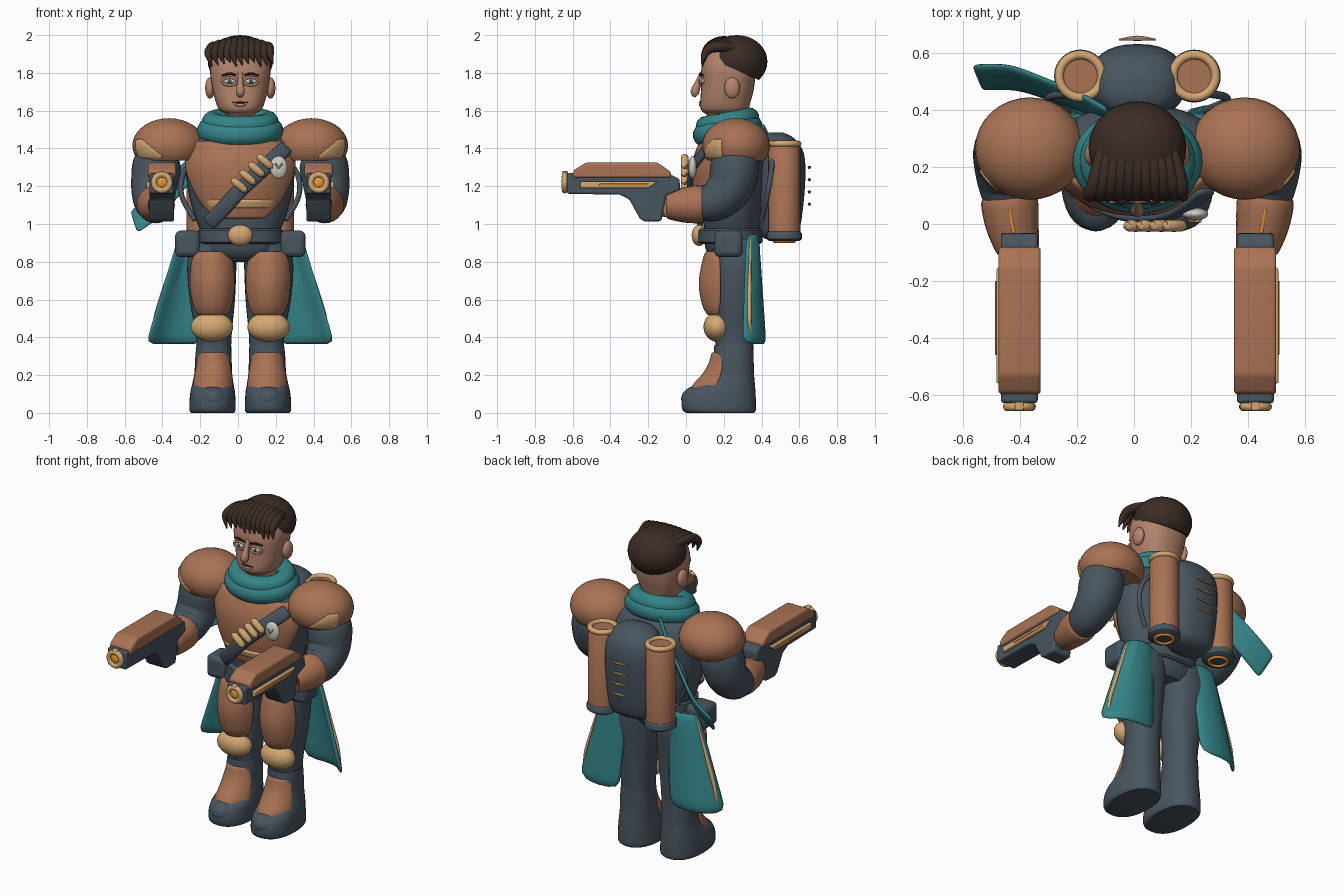
import bpy, bmesh
from math import sin, cos, pi, radians
from mathutils import Vector, Matrix

if "Cube" in bpy.data.objects:
    bpy.data.objects.remove(bpy.data.objects["Cube"])

COL = dict(copper=(.40, .17, .09), dark=(.065, .09, .115), teal=(.035, .23, .245), tan=(.66, .39, .17),
           skin=(.45, .23, .15), hair=(.045, .025, .018), orange=(.83, .31, .03), white=(.6, .6, .55))
MATS = {}
for k, c in COL.items():
    MATS[k] = bpy.data.materials.new(k)
    MATS[k].diffuse_color = (*c, 1)
CX = 0.012  # body axis sits slightly right of the bounding-box centre


def finish(name, bm, mat, mirror=False, solid=0, sub=0, bevel=0):
    bmesh.ops.recalc_face_normals(bm, faces=bm.faces)
    me = bpy.data.meshes.new(name)
    bm.to_mesh(me)
    bm.free()
    me.materials.append(MATS[mat])
    ob = bpy.data.objects.new(name, me)
    bpy.context.collection.objects.link(ob)
    ob.location.x = CX
    if solid:
        m = ob.modifiers.new("Solid", 'SOLIDIFY')
        m.thickness, m.offset = solid, 0
    if bevel:
        m = ob.modifiers.new("Bevel", 'BEVEL')
        m.width, m.segments = bevel, 3
    if sub:
        m = ob.modifiers.new("Sub", 'SUBSURF')
        m.levels = m.render_levels = sub
    if mirror:
        ob.modifiers.new("Mirror", 'MIRROR')
    return ob


def smooth(rows, k=4):
    """Catmull-Rom resampling of tuples of numbers."""
    out = []
    for i in range(len(rows) - 1):
        p = [rows[max(i - 1, 0)], rows[i], rows[i + 1], rows[min(i + 2, len(rows) - 1)]]
        for j in range(k):
            t = j / k
            out.append([.5 * (2 * b + (c - a) * t + (2 * a - 5 * b + 4 * c - d) * t * t
                              + (3 * b - a - 3 * c + d) * t ** 3) for a, b, c, d in zip(*p)])
    return out + [list(rows[-1])]


def skin(name, rings, mat, closed=False, **kw):
    bm = bmesh.new()
    vs = [[bm.verts.new(p) for p in r] for r in rings]
    n = len(vs[0])
    for a, b in zip(vs, vs[1:] + vs[:1] if closed else vs[1:]):
        for i in range(n):
            bm.faces.new((a[i], a[(i + 1) % n], b[(i + 1) % n], b[i]))
    if not closed:
        bm.faces.new(vs[0])
        bm.faces.new(vs[-1])
    return finish(name, bm, mat, **kw)


def loft(name, rows, mat, e=2.3, k=4, n=32, **kw):
    """Rows: z, centre x, half width, front y, back y; superellipse sections."""
    rings = []
    for z, x, rx, y0, y1 in smooth(rows, k):
        cs = [(cos(2 * pi * i / n), sin(2 * pi * i / n)) for i in range(n)]
        f = lambda c: (1 if c > 0 else -1) * abs(c) ** (2 / e)
        rings.append([(x + rx * f(c), (y0 + y1) / 2 + (y1 - y0) / 2 * f(s), z) for c, s in cs])
    return skin(name, rings, mat, **kw)


def tube(name, pts, mat, k=5, n=14, closed=False, **kw):
    """Points: x, y, z, radius."""
    ps = pts if closed else smooth(pts, k)
    rings, u = [], Vector((.9, .35, .2))
    for i, p in enumerate(ps):
        a = ps[i - 1] if closed or i else ps[0]
        b = ps[(i + 1) % len(ps)] if closed else ps[min(i + 1, len(ps) - 1)]
        t = (Vector(b[:3]) - Vector(a[:3])).normalized()
        # closed loops use a fixed reference, open paths carry the frame along
        u = t.cross(Vector((.31, .2, 1))).normalized() if closed else (u - t * u.dot(t)).normalized()
        v = t.cross(u)
        rings.append([Vector(p[:3]) + p[3] * (u * cos(2 * pi * j / n) + v * sin(2 * pi * j / n)) for j in range(n)])
    return skin(name, rings, mat, closed, **kw)


def torus(name, c, rx, ry, r, mat, axis='z', tilt=0, n=36, **kw):
    pts = []
    for i in range(n):
        a, b = rx * cos(2 * pi * i / n), ry * sin(2 * pi * i / n)
        d = (a, b, tilt * b) if axis == 'z' else (a, 0, b)
        pts.append((c[0] + d[0], c[1] + d[1], c[2] + d[2], r))
    return tube(name, pts, mat, closed=True, **kw)


def ball(name, c, r, mat, cut=None, **kw):
    bm = bmesh.new()
    bmesh.ops.create_uvsphere(bm, u_segments=32, v_segments=18, radius=1,
                              matrix=Matrix.Translation(c) @ Matrix.Diagonal((*r, 1)))
    if cut:
        bmesh.ops.bisect_plane(bm, geom=bm.verts[:] + bm.edges[:] + bm.faces[:], plane_co=cut[0],
                               plane_no=cut[1], clear_inner=True)
        bmesh.ops.holes_fill(bm, edges=[e for e in bm.edges if e.is_boundary])
    return finish(name, bm, mat, **kw)


def prism(name, outline, x0, x1, mat, bevel=.012, **kw):
    """Extrude a (y, z) outline along x."""
    return skin(name, [[(x, y, z) for y, z in outline] for x in (x0, x1)], mat, bevel=bevel, **kw)


def rect(y0, y1, z0, z1):
    return [(y0, z0), (y1, z0), (y1, z1), (y0, z1)]


def sheet(name, grid, mat, solid=.02, sub=1, **kw):
    bm = bmesh.new()
    vs = [[bm.verts.new(p) for p in r] for r in grid]
    for a, b in zip(vs, vs[1:]):
        for i in range(len(a) - 1):
            bm.faces.new((a[i], a[i + 1], b[i + 1], b[i]))
    return finish(name, bm, mat, solid=solid, sub=sub, **kw)


def plate(name, rows, mat, m=12, **kw):
    """Curved armour facing -y. Rows: z, centre x, centre y, rx, ry, half angle."""
    grid = []
    for z, x, y, rx, ry, a in smooth(rows, 3):
        an = [radians(a) * (2 * i / m - 1) for i in range(m + 1)]
        grid.append([(x + rx * sin(t), y - ry * cos(t), z) for t in an])
    return sheet(name, grid, mat, **kw)


# Legs, boots and leg armour
loft("leg", [(.28, .14, .09, .17, .35), (.42, .14, .095, .15, .36), (.6, .148, .12, .15, .37),
             (.8, .15, .13, .14, .39), (.92, .13, .11, .14, .38)], "dark", mirror=True)
loft("boot", [(0, .147, .112, 0, .36), (.015, .147, .122, -.018, .37), (.06, .147, .122, -.022, .37),
              (.11, .146, .118, .0, .368), (.15, .145, .11, .06, .365), (.21, .143, .1, .125, .36),
              (.3, .142, .096, .145, .358), (.36, .14, .092, .15, .356)], "dark", mirror=True)
plate("boot_plate", [(.32, .142, .25, .08, .105, 62), (.25, .142, .25, .096, .125, 64), (.19, .143, .25, .106, .165, 66),
                     (.14, .144, .25, .112, .21, 66), (.07, .145, .22, .12, .21, 66)], "copper", mirror=True)
ball("toe_cap", (.146, .07, .075), (.085, .096, .07), "dark", mirror=True)
plate("thigh_plate", [(.85, .148, .25, .08, .135, 50), (.82, .148, .25, .115, .15, 62), (.69, .148, .25, .125, .175, 68),
                      (.57, .147, .25, .11, .155, 64), (.52, .145, .25, .09, .125, 52)], "copper", mirror=True)
ball("knee_pad", (.15, .165, .455), (.112, .072, .078), "tan", mirror=True)

# Hips, belt, buckle, pouches
loft("hips", [(.8, 0, .12, .16, .36), (.85, 0, .2, .11, .385), (.95, 0, .21, .09, .39)], "dark")
loft("belt", [(.895, 0, .215, .075, .395), (.905, 0, .225, .062, .405), (.965, 0, .225, .062, .405),
              (.975, 0, .215, .075, .395)], "dark", k=1)
ball("buckle", (0, .07, .94), (.066, .04, .056), "tan")
prism("belt_pouch", rect(.15, .3, .825, .965), .21, .345, "dark", bevel=.03, mirror=True)

# Torso and breastplate
loft("torso", [(.92, 0, .19, .1, .38), (1.05, 0, .245, .09, .4), (1.2, 0, .28, .075, .41), (1.35, 0, .29, .07, .42),
               (1.45, 0, .24, .1, .4), (1.52, 0, .12, .13, .33)], "dark")
plate("breastplate", [(1.44, 0, .24, .26, .15, 72), (1.33, 0, .24, .3, .195, 76), (1.2, 0, .24, .28, .195, 66),
                      (1.1, 0, .24, .245, .175, 54), (1.03, 0, .24, .215, .155, 35)], "copper", solid=.03)
plate("chest_trim", [(1.13, 0, .24, .245, .2, 52), (1.085, 0, .24, .23, .185, 46)], "tan")

# Diagonal strap, cartridges and badge
strap = smooth([(.25, .12, 1.41), (.13, .035, 1.3), (0, .02, 1.18), (-.1, .045, 1.07), (-.17, .085, 1.0)], 4)
sheet("chest_strap", [[(x - .03 * s, y, z + .03 * s) for s in (-1, 0, 1)] for x, y, z in strap], "dark", solid=.03)
for i in range(4):
    x, z = -.005 + .045 * i, 1.205 + .042 * i
    tube("cartridge", [(x - .035, -.002, z + .03, .01), (x - .026, -.006, z + .022, .02),
                       (x + .026, -.006, z - .022, .02), (x + .035, -.002, z - .03, .01)], "tan", k=2)
ball("badge", (.203, .035, 1.3), (.046, .022, .06), "white")
tube("badge_mark", [(.185, .011, 1.32, .005), (.203, .009, 1.295, .006), (.222, .011, 1.32, .005)], "tan", k=1)

# Arms
ball("shoulder_pad", (.378, .265, 1.415), (.193, .18, .145), "copper", cut=((0, 0, 1.335), (0, 0, 1)), mirror=True)
sheet("shoulder_trim", [[(.378 + .196 * cos(p) * sin(t), .265 - .183 * cos(p) * cos(t), 1.415 + .148 * sin(p))
                         for t in [a0 + (1.15 - a0) * i / 5 for i in range(6)]]
                        for p, a0 in ((-.5, .1), (-.25, .3), (0, .55), (.25, .85))], "tan", solid=.01, mirror=True)
tube("upper_arm", [(.42, .265, 1.4, .09), (.44, .26, 1.32, .128), (.456, .235, 1.2, .122), (.458, .16, 1.125, .108),
                   (.45, .08, 1.105, .09)], "dark", n=24, mirror=True)
tube("forearm", [(.452, .1, 1.105, .085), (.45, .08, 1.105, .1), (.44, 0, 1.1, .094), (.42, -.09, 1.1, .075),
                 (.42, -.1, 1.1, .06)], "copper", n=24, mirror=True)
tube("forearm_light", [(.45, .05, 1.197, .008), (.435, -.03, 1.183, .008)], "orange", mirror=True)

# Blasters
prism("blaster_frame", [(-.63, 1.16), (-.35, 1.155), (-.3, 1.13), (-.245, 1.03), (-.22, 1.012), (-.13, 1.015),
                        (-.105, 1.15), (-.03, 1.18), (-.035, 1.24), (-.08, 1.26), (-.63, 1.27)], .35, .48, "dark", mirror=True)
prism("blaster_shell", [(-.6, 1.245), (-.595, 1.285), (-.53, 1.325), (-.15, 1.325), (-.08, 1.275), (-.08, 1.245)],
      .34, .488, "copper", mirror=True)
prism("blaster_stripe", [(-.56, 1.19), (-.2, 1.19), (-.15, 1.225), (-.56, 1.225)], .47, .496, "tan", bevel=.006, mirror=True)
prism("blaster_light", rect(-.46, -.2, 1.203, 1.214), .47, .5, "orange", bevel=.003, mirror=True)
torus("muzzle_ring", (.415, -.642, 1.22), .042, .042, .016, "tan", axis='y', mirror=True)
ball("muzzle_core", (.415, -.635, 1.22), (.034, .018, .034), "orange", mirror=True)
prism("blaster_sight", rect(-.655, -.625, 1.255, 1.28), .4, .43, "tan", bevel=.005, mirror=True)

# Backpack, tanks, hoses and rear bars
loft("backpack", [(.92, 0, .1, .42, .54), (.97, 0, .15, .39, .6), (1.2, 0, .17, .37, .63), (1.37, 0, .165, .37, .625),
                  (1.455, 0, .12, .39, .57), (1.485, 0, .04, .44, .51)], "dark")
loft("tank", [(.94, .2, .085, .435, .605), (1.4, .2, .085, .435, .605), (1.425, .2, .07, .45, .59)], "copper",
     e=2, k=1, mirror=True)
torus("tank_top_ring", (.2, .52, 1.425), .075, .075, .016, "tan", mirror=True)
loft("tank_base", [(.91, .2, .08, .44, .6), (.92, .2, .093, .427, .613), (.95, .2, .093, .427, .613),
                   (.96, .2, .085, .435, .605)], "dark", e=2, k=1, mirror=True)
torus("tank_nozzle", (.2, .52, .91), .052, .052, .01, "orange", mirror=True)
tube("hose", [(.22, .46, 1.36, .014), (.3, .45, 1.27, .014), (.31, .43, 1.15, .014), (.24, .4, 1.02, .014)], "dark", mirror=True)
for z in (1.105, 1.17, 1.235, 1.3):
    tube("pack_bar", [(-.065, .648, z, .003), (0, .653, z, .009), (.065, .648, z, .003)], "tan", n=8)

# Coat tails with trim
top = [(.13, .35, .95), (.2, .375, .95), (.27, .375, .95), (.325, .315, .95)]
bot = [(.17, .395, .36), (.31, .42, .36), (.43, .39, .36), (.505, .295, .36)]
sheet("coat_tail", [[Vector(a).lerp(Vector(b), i / 6) for a, b in zip(top, bot)] for i in range(7)], "teal",
      solid=.03, mirror=True)
tube("coat_trim", [(.32, .34, .92, .005), (.395, .335, .68, .011), (.445, .335, .52, .011), (.46, .34, .43, .005)],
     "tan", mirror=True)

# Scarf and its trailing end
torus("scarf_lower", (0, .22, 1.495), .165, .12, .064, "teal", tilt=.2)
torus("scarf_upper", (0, .22, 1.54), .15, .115, .054, "teal", tilt=.2)
end = smooth([(-.1, .38, 1.5, .05), (-.19, .425, 1.38, .06), (-.32, .475, 1.23, .07), (-.44, .515, 1.1, .075),
              (-.565, .515, 1.01, .075)], 3)
sheet("scarf_end", [[(x + .25 * w * s, y - .6 * w * s, z - .8 * w * s) for s in (-1, -.4, .4, 1)]
                    for x, y, z, w in end], "teal")

# Head and face
loft("head", [(1.5, 0, .1, .14, .32), (1.575, 0, .075, .11, .32), (1.6, 0, .108, .082, .33), (1.64, 0, .128, .075, .34),
              (1.72, 0, .148, .08, .36), (1.83, 0, .16, .082, .37), (1.93, 0, .13, .11, .36)], "skin", e=2.4)
ball("ear", (.16, .245, 1.72), (.026, .042, .056), "skin", mirror=True)
tube("nose", [(0, .085, 1.8, .012), (0, .065, 1.75, .016), (0, .048, 1.7, .024), (0, .06, 1.68, .015)], "skin")
ball("eye", (.056, .088, 1.755), (.034, .02, .015), "white", mirror=True)
ball("iris", (.056, .071, 1.755), (.011, .006, .011), "dark", mirror=True)
torus("eyelid", (.056, .079, 1.755), .038, .02, .007, "skin", axis='y', mirror=True)
tube("eyebrow", [(.022, .074, 1.788, .005), (.06, .076, 1.796, .007), (.098, .092, 1.785, .004)], "hair", n=8, mirror=True)
tube("mouth", [(-.042, .077, 1.643, .002), (0, .073, 1.643, .005), (.042, .077, 1.643, .002)], "hair", n=8)
ball("lower_lip", (0, .077, 1.63), (.03, .008, .008), "skin")

# Hair cap and swept fringe
ball("hair_cap", (0, .268, 1.86), (.172, .163, .14), "hair", cut=((0, .14, 1.87), (0, .11, .25)))
for i in range(11):
    x = -.152 + .304 * i / 10
    d, h = .025 * ((i * 5) % 4) / 3, .25 * x * x / .023
    tube("hair_strand", [(x * .75, .28, 1.955 - .12 * h, .02), (x * .9, .2, 1.968 - .12 * h, .027),
                         (x, .135, 1.945 - .05 * h, .027), (x * 1.08 - .006, .1, 1.9, .02),
                         (x * 1.06 + .012, .085, 1.832 + d, .003)], "hair", n=10)

# Smooth shading everywhere, hard edges kept
bpy.ops.object.select_all(action='SELECT')
bpy.context.view_layer.objects.active = bpy.context.selected_objects[0]
bpy.ops.object.shade_smooth_by_angle(angle=radians(42))

for m in bpy.data.materials:
    if m.users and not m.is_grease_pencil:
        m.use_nodes = True
        m.node_tree.nodes["Principled BSDF"].inputs["Base Color"].default_value = m.diffuse_color
